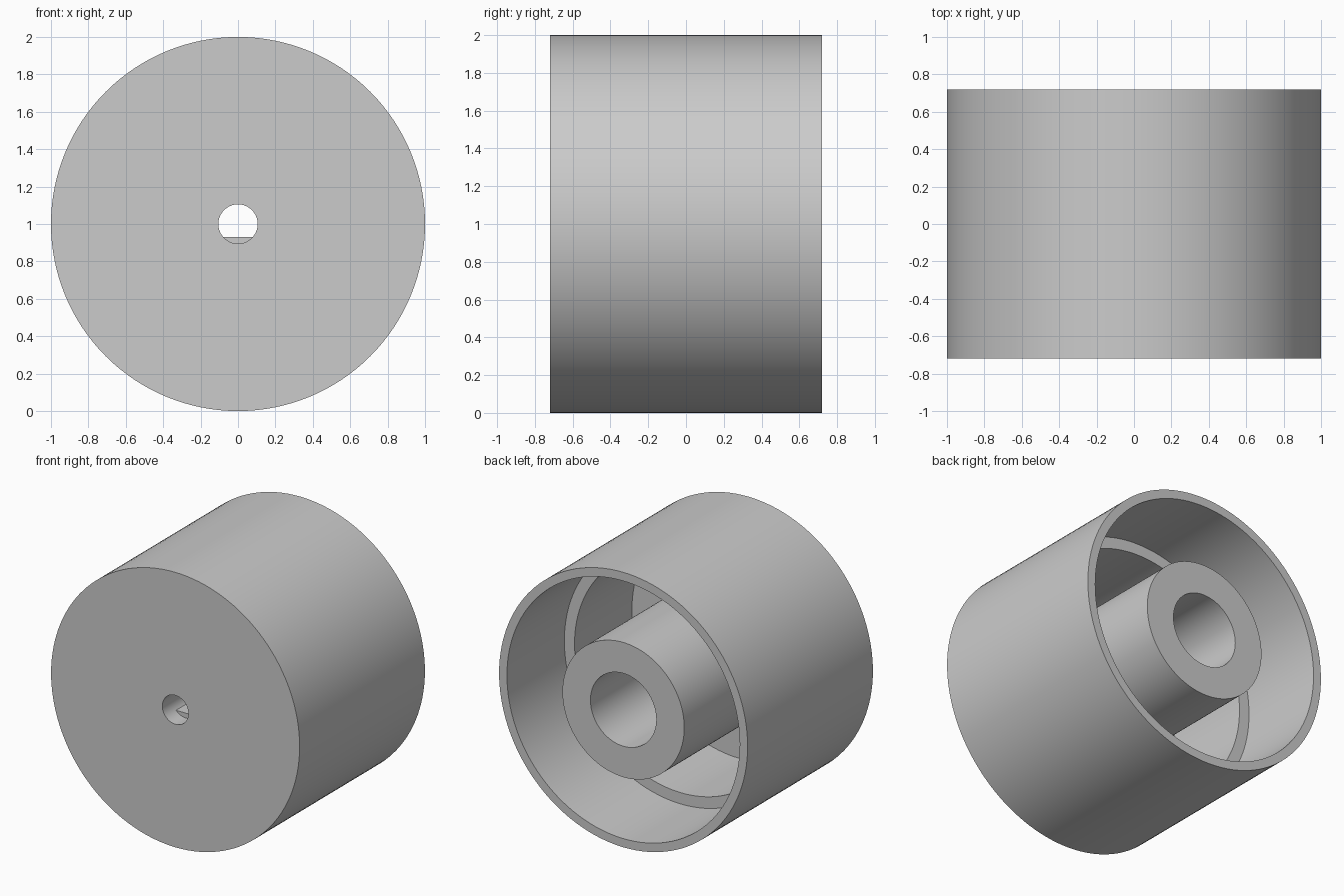
import bpy, bmesh, math
from mathutils import Matrix, Vector

cube = bpy.data.objects.get("Cube")
if cube:
    bpy.data.objects.remove(cube, do_unlink=True)

SEGMENTS = 128
HALF = 0.72          # half the depth along y
FLOOR = -0.60        # inner face of the front plate
STEP = 0.06          # ledge inside the shell, and end of the wide bore
HOLE = 0.105         # shaft hole radius
FLAT = -0.07         # height of the shaft flat below the axis

grey = bpy.data.materials.new("plain grey")
grey.use_nodes = True
colour = (0.6, 0.6, 0.6, 1)
grey.diffuse_color = colour
grey.node_tree.nodes["Principled BSDF"].inputs["Base Color"].default_value = colour


def finish(name, bm):
    bmesh.ops.recalc_face_normals(bm, faces=bm.faces)
    mesh = bpy.data.meshes.new(name)
    bm.to_mesh(mesh)
    bm.free()
    obj = bpy.data.objects.new(name, mesh)
    obj.location.z = 1
    mesh.materials.append(grey)
    bpy.context.collection.objects.link(obj)
    bpy.ops.object.select_all(action='DESELECT')
    obj.select_set(True)
    bpy.context.view_layer.objects.active = obj
    bpy.ops.object.shade_smooth_by_angle(angle=math.radians(30))
    return obj


# Knob body: one closed (radius, y) profile turned about the y axis
profile = [
    (HOLE, -HALF), (1, -HALF), (1, HALF), (0.937, HALF),
    (0.937, STEP), (0.855, STEP), (0.855, FLOOR),
    (0.49, FLOOR), (0.49, HALF), (0.265, HALF),
    (0.265, STEP), (HOLE, STEP),
]
bm = bmesh.new()
verts = [bm.verts.new((r, y, 0)) for r, y in profile]
edges = [bm.edges.new((a, b)) for a, b in zip(verts, verts[1:] + verts[:1])]
bmesh.ops.spin(bm, geom=verts + edges, cent=(0, 0, 0), axis=(0, 1, 0),
               angle=math.tau, steps=SEGMENTS, use_merge=True)
bmesh.ops.remove_doubles(bm, verts=bm.verts, dist=0.0001)
finish("knob_body", bm)

# Shaft flat: a circle segment filling the bottom of the hole
bm = bmesh.new()
spread = math.acos(-FLAT / HOLE)
arc = [-math.pi / 2 - spread + 2 * spread * i / 24 for i in range(25)]
face = bm.faces.new([bm.verts.new((HOLE * math.cos(a), FLOOR, HOLE * math.sin(a)))
                     for a in arc])
out = bmesh.ops.extrude_face_region(bm, geom=[face], use_keep_orig=True)
bmesh.ops.translate(bm, vec=(0, STEP - FLOOR, 0),
                    verts=[v for v in out["geom"] if isinstance(v, bmesh.types.BMVert)])
finish("shaft_flat", bm)
